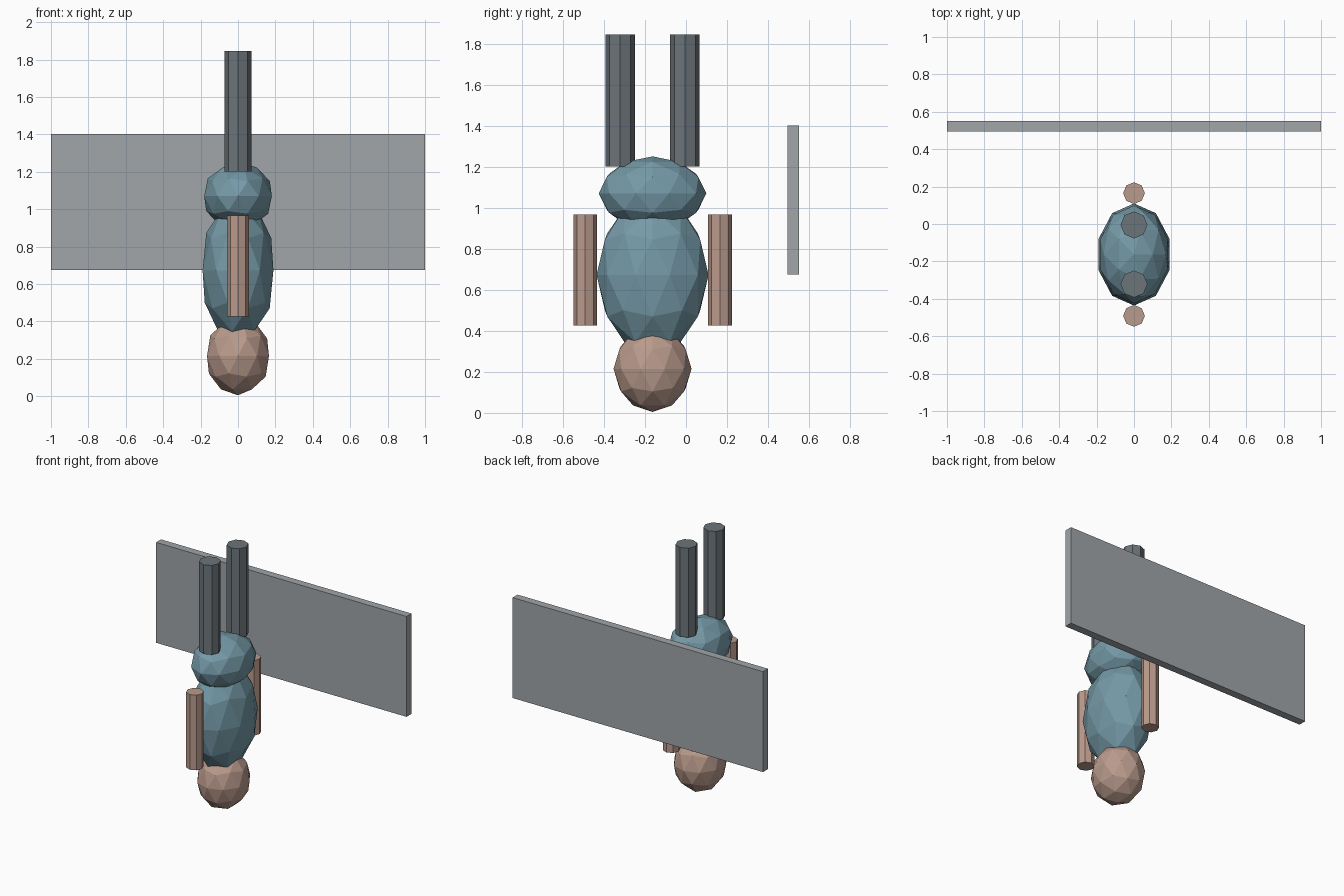
import bpy
import math

if "Cube" in bpy.data.objects:
    bpy.data.objects.remove(bpy.data.objects["Cube"])


def material(name, rgb):
    m = bpy.data.materials.new(name)
    m.diffuse_color = (*[(c / 255) ** 2.2 for c in rgb], 1)
    m.use_nodes = True
    m.node_tree.nodes["Principled BSDF"].inputs["Base Color"].default_value = m.diffuse_color
    return m


SKIN = material("warm skin", (184, 153, 139))
TEAL = material("muted teal", (116, 152, 165))
DARK = material("dark slate", (108, 116, 121))
GREY = material("panel grey", (160, 164, 167))
MID_Y = -0.163  # centre line of the figure


def finish(name, mat):
    ob = bpy.context.object
    ob.name = name
    ob.data.materials.append(mat)
    return ob


def faceted_ball(name, z, size, mat):
    bpy.ops.mesh.primitive_ico_sphere_add(subdivisions=2, radius=1, location=(0, MID_Y, z))
    bpy.context.object.scale = size
    finish(name, mat)


def limb(name, y, r, z0, z1, mat):
    bpy.ops.mesh.primitive_cylinder_add(vertices=8, radius=r, depth=z1 - z0,
                                        location=(0, y, (z0 + z1) / 2))
    finish(name, mat)


# upside-down figure: head, torso and hips
faceted_ball("head", 0.215, (0.174, 0.19, 0.21), SKIN)
faceted_ball("torso", 0.672, (0.199, 0.273, 0.385), TEAL)
faceted_ball("hips", 1.07, (0.19, 0.262, 0.18), TEAL)

# paired arms and legs
for side, s in (("front", -1), ("back", 1)):
    limb(side + "_arm", MID_Y + s * 0.328, 0.058, 0.425, 0.967, SKIN)
    limb(side + "_leg", MID_Y + s * 0.158, 0.072, 1.20, 1.845, DARK)

# upright panel behind the figure
bpy.ops.mesh.primitive_cube_add(size=1, location=(0, 0.522, 1.038))
bpy.context.object.scale = (2, 0.056, 0.725)
finish("back_panel", GREY)
